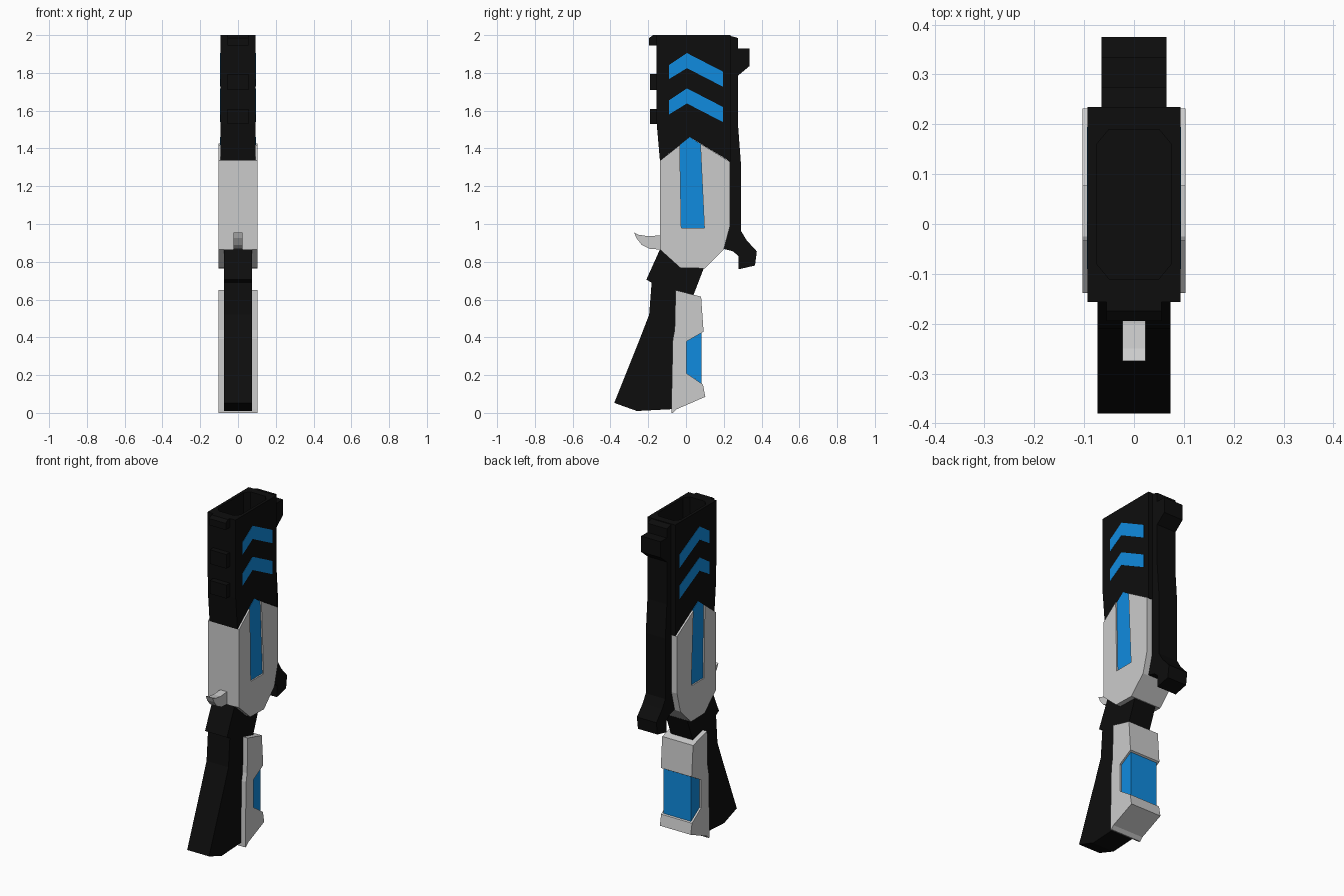
import bpy, bmesh


def material(name, color):
    m = bpy.data.materials.new(name)
    m.diffuse_color = (*color, 1)
    return m


BLACK = material("black", (0.004, 0.004, 0.004))
BLUE = material("blue", (0.005, 0.26, 0.74))


def prism(name, profile, x0, x1, mat=None, mirror=False):
    """Extrude a (y, z) profile from x0 to x1, optionally mirrored across x."""
    bm = bmesh.new()
    face = bm.faces.new([bm.verts.new((x0, y, z)) for y, z in profile])
    ext = bmesh.ops.extrude_face_region(bm, geom=[face])["geom"]
    verts = [v for v in ext if isinstance(v, bmesh.types.BMVert)]
    bmesh.ops.translate(bm, verts=verts, vec=(x1 - x0, 0, 0))
    bmesh.ops.recalc_face_normals(bm, faces=bm.faces)
    mesh = bpy.data.meshes.new(name)
    bm.to_mesh(mesh)
    bm.free()
    ob = bpy.data.objects.new(name, mesh)
    bpy.context.collection.objects.link(ob)
    if mat:
        mesh.materials.append(mat)
    if mirror:
        ob.modifiers.new("mirror", "MIRROR")
    return ob


def slab(name, profile, half, mat=None):
    return prism(name, profile, -half, half, mat)


# Upper barrel housing with a chevron-shaped lower edge
barrel = slab("barrel_housing", [(-0.157, 2.0), (0.235, 2.0), (0.235, 1.33), (0.02, 1.46),
                                 (-0.138, 1.335), (-0.155, 1.53)], 0.093, BLACK)

# Muzzle opening in the top
bm = bmesh.new()
ring = [(-0.05, -0.11), (0.05, -0.11), (0.075, -0.08), (0.075, 0.16),
        (0.05, 0.19), (-0.05, 0.19), (-0.075, 0.16), (-0.075, -0.08)]
face = bm.faces.new([bm.verts.new((x, y, 1.86)) for x, y in ring])
ext = bmesh.ops.extrude_face_region(bm, geom=[face])["geom"]
bmesh.ops.translate(bm, verts=[v for v in ext if isinstance(v, bmesh.types.BMVert)], vec=(0, 0, 0.3))
bmesh.ops.recalc_face_normals(bm, faces=bm.faces)
mesh = bpy.data.meshes.new("muzzle_cutter")
bm.to_mesh(mesh)
bm.free()
mesh.materials.append(BLACK)
cutter = bpy.data.objects.new("muzzle_cutter", mesh)
bpy.context.collection.objects.link(cutter)
cutter.hide_render = True
cutter.display_type = "WIRE"
cut = barrel.modifiers.new("muzzle", "BOOLEAN")
cut.operation = "DIFFERENCE"
cut.object = cutter
cut.solver = "EXACT"

# Front ribs
slab("front_rib_top", [(-0.15, 2.0), (-0.175, 2.0), (-0.195, 1.985), (-0.195, 1.945),
                       (-0.15, 1.945)], 0.055, BLACK)
for i, (lo, hi) in enumerate([(1.71, 1.795), (1.53, 1.61)]):
    slab(f"front_rib_{i}", [(-0.15, lo), (-0.19, lo), (-0.19, hi), (-0.15, hi)], 0.055, BLACK)

# Back rail with sight block on top and foot at the bottom
slab("back_rail", [(0.22, 2.0), (0.275, 1.985), (0.275, 1.93), (0.335, 1.93), (0.335, 1.835),
                   (0.275, 1.785), (0.275, 1.53), (0.29, 1.33), (0.29, 0.965), (0.32, 0.915),
                   (0.375, 0.855), (0.365, 0.78), (0.277, 0.76), (0.277, 0.83), (0.25, 0.855),
                   (0.20, 0.868), (0.23, 0.985), (0.22, 1.4)], 0.065, BLACK)

# Blue chevrons on both sides of the barrel
for i, dz in enumerate((0, 0.187)):
    prism(f"chevrons_{i}", [(-0.09, 1.655 + dz), (0.005, 1.718 + dz), (0.195, 1.62 + dz),
                            (0.195, 1.54 + dz), (0.005, 1.638 + dz), (-0.09, 1.58 + dz)],
          0.088, 0.0942, BLUE, mirror=True)

# Grey receiver with a slot that the blue inlay fills
slab("receiver", [(-0.138, 1.335), (-0.138, 0.865), (-0.03, 0.768), (0.10, 0.765), (0.20, 0.865),
                  (0.232, 0.985), (0.232, 1.33), (0.076, 1.425), (0.097, 0.98), (-0.025, 0.98),
                  (-0.033, 1.418)], 0.103)
slab("receiver_inlay", [(-0.033, 1.418), (0.02, 1.46), (0.076, 1.425), (0.097, 0.98),
                        (-0.025, 0.98)], 0.0945, BLUE)

# Curved trigger
slab("trigger", [(-0.275, 0.955), (-0.25, 0.943), (-0.2, 0.935), (-0.135, 0.94), (-0.135, 0.865),
                 (-0.19, 0.868), (-0.235, 0.89), (-0.262, 0.925)], 0.023)

# Neck and stock
slab("stock", [(-0.138, 0.865), (-0.21, 0.705), (-0.182, 0.69), (-0.195, 0.52), (-0.245, 0.39),
               (-0.38, 0.053), (-0.26, 0.01), (-0.07, 0.02), (-0.06, 0.4), (-0.05, 0.645),
               (0.04, 0.625), (0.095, 0.768), (-0.03, 0.77)], 0.073, BLACK)

# Grey stock cover with its blue cell
slab("stock_cover", [(-0.055, 0.65), (0.08, 0.615), (0.093, 0.43), (0.002, 0.378), (0.002, 0.21),
                     (0.09, 0.15), (0.102, 0.085), (-0.078, 0.007), (-0.07, 0.39),
                     (-0.06, 0.44)], 0.103)
slab("stock_cell", [(0.002, 0.378), (0.083, 0.424), (0.083, 0.155), (0.002, 0.21)], 0.092, BLUE)
slab("stock_cover_base", [(-0.078, 0.0), (-0.07, 0.0), (-0.05, 0.02), (-0.078, 0.02)], 0.103)
